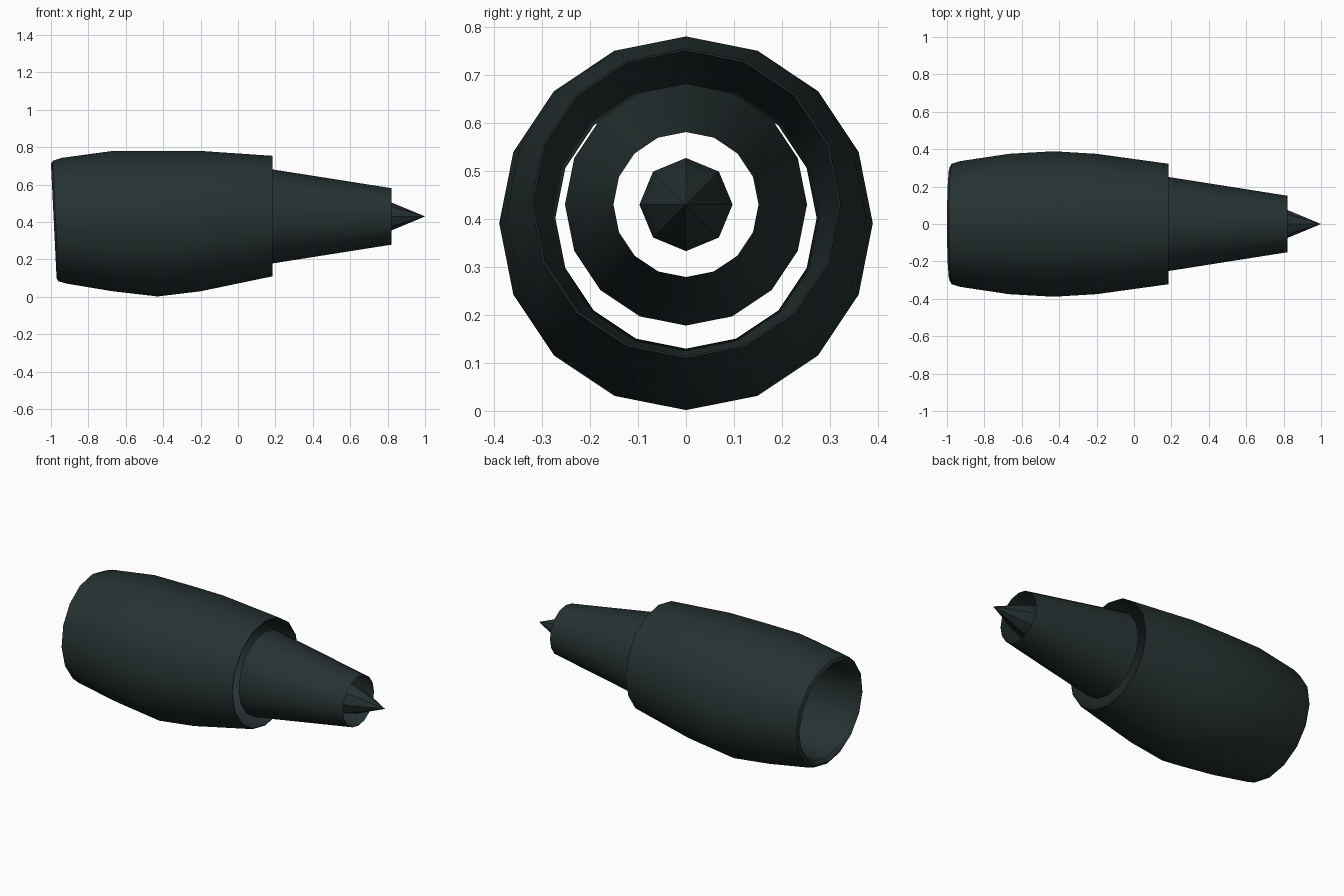
import bpy, bmesh, math

cube = bpy.data.objects.get("Cube")
if cube:
    bpy.data.objects.remove(cube)

paint = bpy.data.materials.new("dark slate green")
paint.use_nodes = True
color = (0.019, 0.031, 0.031, 1)
paint.diffuse_color = color
paint.node_tree.nodes["Principled BSDF"].inputs["Base Color"].default_value = color


def loft(name, rings, sides, cap_start=False):
    """Skin rings of (x, centre height, radius, lean); radius 0 makes a point."""
    bm = bmesh.new()
    loops = []
    for x, height, radius, lean in rings:
        if radius == 0:
            loops.append([bm.verts.new((x, 0, height))] * sides)
            continue
        loop = []
        for i in range(sides):
            a = math.tau * i / sides
            up = math.cos(a)
            loop.append(bm.verts.new((x - lean * up, radius * math.sin(a), height + radius * up)))
        loops.append(loop)
    for first, second in zip(loops, loops[1:]):
        for i in range(sides):
            j = (i + 1) % sides
            corners = dict.fromkeys((first[i], first[j], second[j], second[i]))
            bm.faces.new(list(corners))
    if cap_start:
        bm.faces.new(loops[0])
    bmesh.ops.recalc_face_normals(bm, faces=bm.faces)
    mesh = bpy.data.meshes.new(name)
    bm.to_mesh(mesh)
    bm.free()
    mesh.materials.append(paint)
    obj = bpy.data.objects.new(name, mesh)
    bpy.context.collection.objects.link(obj)
    bpy.ops.object.select_all(action="DESELECT")
    obj.select_set(True)
    bpy.context.view_layer.objects.active = obj
    bpy.ops.object.shade_smooth_by_angle(angle=math.radians(35))
    return obj


# Outer cowl: rear duct wall, intake throat, rounded lip, then the outer skin
loft("engine_cowl", [
    (0.185, 0.432, 0.318, 0),
    (-0.20, 0.415, 0.305, 0),
    (-0.65, 0.405, 0.285, 0.005),
    (-0.87, 0.402, 0.272, 0.012),
    (-0.965, 0.405, 0.287, 0.014),
    (-0.985, 0.405, 0.305, 0.015),
    (-0.975, 0.405, 0.322, 0.015),
    (-0.93, 0.407, 0.336, 0.013),
    (-0.67, 0.405, 0.375, 0),
    (-0.43, 0.391, 0.389, 0),
    (-0.20, 0.405, 0.375, 0),
    (0.185, 0.432, 0.322, 0),
    (0.185, 0.432, 0.318, 0),
], 16)

# Tapered open core nozzle
loft("core_nozzle", [(0.18, 0.43, 0.252, 0), (0.82, 0.43, 0.151, 0)], 16)

# Faceted exhaust plug
loft("exhaust_plug", [
    (0.62, 0.43, 0.09, 0),
    (0.74, 0.43, 0.097, 0),
    (0.82, 0.43, 0.075, 0),
    (1.0, 0.43, 0, 0),
], 8, cap_start=True)
